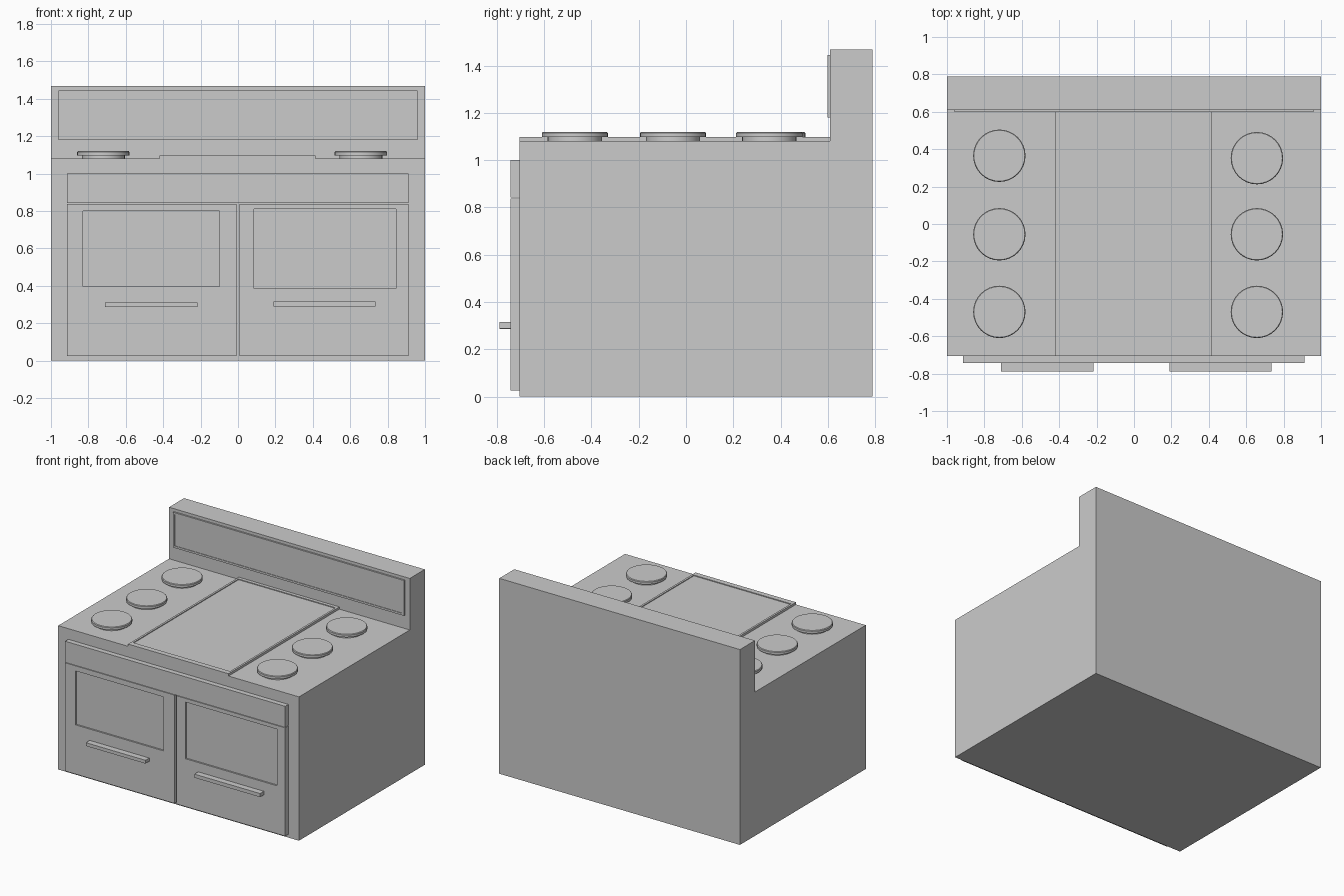
import bpy, bmesh
from mathutils import Vector

if "Cube" in bpy.data.objects:
    bpy.data.objects.remove(bpy.data.objects["Cube"])


def finish(name, bm):
    bmesh.ops.recalc_face_normals(bm, faces=bm.faces[:])
    me = bpy.data.meshes.new(name)
    bm.to_mesh(me)
    bm.free()
    ob = bpy.data.objects.new(name, me)
    bpy.context.collection.objects.link(ob)
    return ob


def box_bm(x, y, z):
    bm = bmesh.new()
    bmesh.ops.create_cube(bm, size=1)
    for v in bm.verts:
        v.co = Vector([(r[0] + r[1]) / 2 + c * (r[1] - r[0]) for r, c in zip((x, y, z), v.co)])
    bm.normal_update()
    return bm


def box(name, x, y, z):
    return finish(name, box_bm(x, y, z))


def inset_box(name, x, y, z, facing, inner, depth):
    """Box whose 'facing' side holds an inset rectangle (u0, u1, v0, v1) sunk by depth."""
    bm = box_bm(x, y, z)
    facing = Vector(facing)
    face = max(bm.faces, key=lambda f: f.normal.dot(facing))
    bmesh.ops.inset_region(bm, faces=[face], thickness=0.01)
    axis = 1 if facing.z else 2
    c = face.calc_center_median()
    for v in face.verts:
        v.co.x = inner[0] if v.co.x < c.x else inner[1]
        v.co[axis] = inner[2] if v.co[axis] < c[axis] else inner[3]
    if depth:
        ret = bmesh.ops.extrude_face_region(bm, geom=[face])
        verts = [g for g in ret['geom'] if isinstance(g, bmesh.types.BMVert)]
        bmesh.ops.translate(bm, verts=verts, vec=-facing * depth)
        bmesh.ops.delete(bm, geom=[face], context='FACES_ONLY') if face.is_valid else None
    return finish(name, bm)


def lathe(name, rings, x, y, seg=32):
    bm = bmesh.new()
    loops = []
    for r, z in rings:
        c = bmesh.ops.create_circle(bm, segments=seg, radius=r)['verts']
        bmesh.ops.translate(bm, verts=c, vec=(x, y, z))
        loops.append(c)
    for a, b in zip(loops, loops[1:]):
        for i in range(seg):
            j = (i + 1) % seg
            bm.faces.new((a[i], a[j], b[j], b[i]))
    bm.faces.new(loops[0])
    bm.faces.new(loops[-1])
    ob = finish(name, bm)
    bpy.context.view_layer.objects.active = ob
    ob.select_set(True)
    bpy.ops.object.shade_smooth_by_angle()
    ob.select_set(False)


# Body and backsplash: one L-shaped side profile swept across the width
profile = [(-0.705, 0), (0.788, 0), (0.788, 1.467), (0.61, 1.467), (0.61, 1.08), (-0.705, 1.08)]
bm = bmesh.new()
side = bm.faces.new([bm.verts.new((-1, y, z)) for y, z in profile])
ret = bmesh.ops.extrude_face_region(bm, geom=[side])
bmesh.ops.translate(bm, vec=(2, 0, 0), verts=[g for g in ret['geom'] if isinstance(g, bmesh.types.BMVert)])
finish("range_body", bm)

# Raised backsplash panel
inset_box("backsplash_panel", (-0.96, 0.96), (0.598, 0.62), (1.18, 1.445), (0, -1, 0),
          (-0.945, 0.94, 1.195, 1.432), 0.004)

# Central griddle strip on the cooktop
inset_box("griddle", (-0.42, 0.415), (-0.705, 0.615), (1.07, 1.097), (0, 0, 1),
          (-0.405, 0.4, -0.665, 0.585), 0.006)

# Burners: disc on a narrower foot
for label, x, ys in (("left", -0.72, (0.365, -0.055, -0.47)), ("right", 0.657, (0.352, -0.055, -0.47))):
    for i, y in enumerate(ys):
        lathe(f"burner_{label}_{i + 1}",
              [(0.115, 1.075), (0.115, 1.097), (0.14, 1.097), (0.14, 1.114), (0.136, 1.119)], x, y)

# Control strip over the doors
box("control_strip", (-0.915, 0.912), (-0.743, -0.69), (0.842, 1.0))

# Oven doors with sunken windows and bar handles
for label, dx, win, hx, hz in (
        ("left", (-0.915, -0.009), (-0.828, -0.1, 0.395, 0.8), (-0.712, -0.217), (0.285, 0.31)),
        ("right", (0.008, 0.912), (0.085, 0.845, 0.385, 0.81), (0.19, 0.735), (0.288, 0.315))):
    inset_box(f"door_{label}", dx, (-0.743, -0.69), (0.025, 0.838), (0, -1, 0), win, 0.012)
    box(f"handle_{label}", hx, (-0.788, -0.735), hz)
